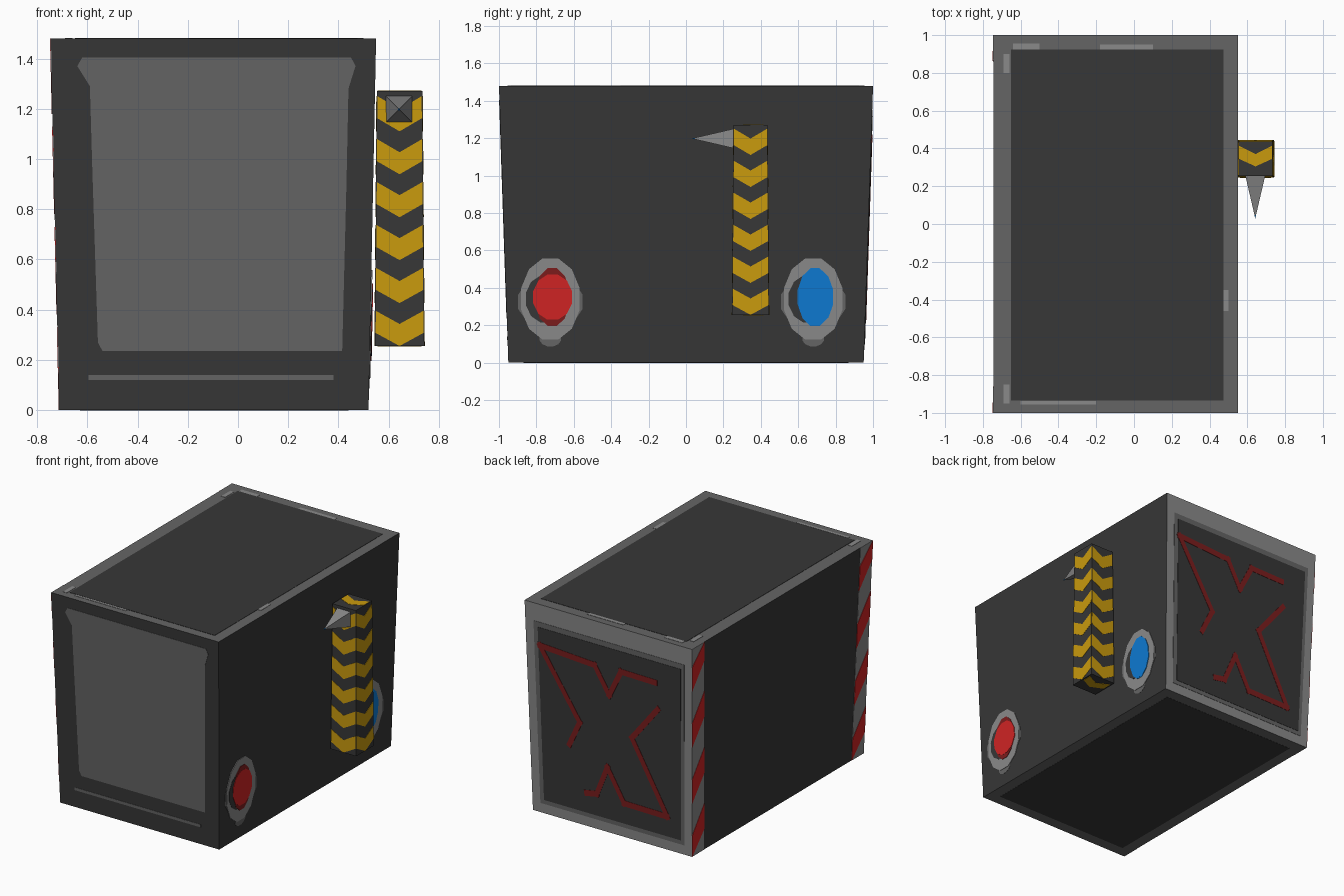
import bpy, bmesh, math
from mathutils import Vector

if "Cube" in bpy.data.objects:
    bpy.data.objects.remove(bpy.data.objects["Cube"])

H = 1.48  # body height


def material(name, hexcode):
    rgb = [int(hexcode[i:i + 2], 16) / 255 for i in (0, 2, 4)]
    m = bpy.data.materials.new(name)
    m.diffuse_color = [c / 12.92 if c < 0.04045 else ((c + 0.055) / 1.055) ** 2.4 for c in rgb] + [1]
    m.use_nodes = True
    m.node_tree.nodes["Principled BSDF"].inputs["Base Color"].default_value = m.diffuse_color
    return m


DARK = material("dark_grey", "373737")
MID = material("mid_grey", "656565")
LIGHT = material("light_grey", "8a8a8a")
RED = material("red", "d02424")
DEEP = material("deep_red", "7c1d1d")
BLUE = material("blue", "0e7ad2")
YELLOW = material("yellow", "c99a0d")


def finish(bm, name, *mats):
    bmesh.ops.recalc_face_normals(bm, faces=bm.faces)
    me = bpy.data.meshes.new(name)
    bm.to_mesh(me)
    bm.free()
    for m in mats:
        me.materials.append(m)
    ob = bpy.data.objects.new(name, me)
    bpy.context.collection.objects.link(ob)
    return ob


def tapered_box(name, low, high, z0, z1, mats, rule):
    """low / high are (x0, x1, y0, y1) rectangles at z0 / z1."""
    bm = bmesh.new()
    bmesh.ops.create_cube(bm, size=2)
    for v in bm.verts:
        r = high if v.co.z > 0 else low
        v.co = (r[v.co.x > 0], r[2 + (v.co.y > 0)], z1 if v.co.z > 0 else z0)
    bm.normal_update()
    for f in bm.faces:
        f.material_index = rule(f.normal)
    return finish(bm, name, *mats)


def plates(name, polygons, normal, mat, level=1):
    """Thin painted plates lying on a surface; higher levels sit on lower ones."""
    bm = bmesh.new()
    for pts in polygons:
        face = bm.faces.new([bm.verts.new(p) for p in pts])
        ext = bmesh.ops.extrude_face_region(bm, geom=[face], use_keep_orig=True)["geom"]
        for v in ext:
            if isinstance(v, bmesh.types.BMVert):
                v.co += Vector(normal) * 0.002 * level
    return finish(bm, name, mat)


# Points on the sloping body sides
def x_right(z): return 0.52 + 0.03 * z / H
def x_left(z): return -0.71 - 0.035 * z / H
def y_half(z): return 0.95 + 0.05 * z / H
def front(x, z): return (x, -y_half(z), z)
def right(y, z): return (x_right(z), y, z)


def back(u, v):
    z = H * (1 - v)
    return (x_right(z) + u * (x_left(z) - x_right(z)), y_half(z), z)


def rect(x0, x1, y0, y1):
    return [(x0, y0), (x1, y0), (x1, y1), (x0, y1)]


# Body: light back, mid grey top and bottom, dark sides
tapered_box("container_body", (-0.71, 0.52, -0.95, 0.95), (-0.745, 0.55, -1, 1), 0, H,
            [DARK, MID, LIGHT], lambda n: 1 if abs(n.z) > 0.7 else 2 if n.y > 0.7 else 0)

# Top and bottom inset panels
plates("top_panel", [[(x, y, H) for x, y in rect(-0.65, 0.475, -0.935, 0.925)]], (0, 0, 1), DARK)
plates("bottom_panel", [[(x, y, 0.003) for x, y in rect(-0.63, 0.44, -0.87, 0.87)]], (0, 0, -1), DARK, 2)
scuffs = [(-0.64, -0.5, 0.925, 0.955), (-0.18, 0.1, 0.925, 0.95), (-0.69, -0.66, 0.8, 0.9),
          (0.475, 0.5, -0.46, -0.35), (-0.6, -0.2, -0.955, -0.937), (-0.69, -0.66, -0.95, -0.85)]
plates("top_scuffs", [[(x, y, H) for x, y in rect(*s)] for s in scuffs], (0, 0, 1), LIGHT)

# Front panel with flared top corners, and the slot below it
outline = [(-0.62, 1.405), (0.45, 1.405), (0.468, 1.37), (0.44, 1.28), (0.432, 0.9), (0.415, 0.235),
           (-0.54, 0.235), (-0.558, 0.27), (-0.58, 0.95), (-0.59, 1.29), (-0.64, 1.37)]
plates("front_panel", [[front(*p) for p in outline]], (0, -1, 0), MID)
plates("front_slot", [[front(*p) for p in rect(-0.595, 0.38, 0.12, 0.14)]], (0, -1, 0), MID)

# Back panel: rim, dark centre and painted crossing strokes
plates("back_rim", [[back(*p) for p in rect(0.05, 0.955, 0.085, 0.955)]], (0, 1, 0), MID)
plates("back_panel", [[back(*p) for p in rect(0.075, 0.935, 0.11, 0.935)]], (0, 1, 0), DARK, 2)


def stroke(path, w=0.014):
    quads = []
    for a, b in zip(path, path[1:]):
        a, b = Vector(a), Vector(b)
        d = (b - a).normalized() * w
        n = Vector((-d.y, d.x))
        quads.append([back(*p) for p in (a - d + n, b + d + n, b + d - n, a - d - n)])
    return quads


paths = [[(0.78, 0.21), (0.575, 0.207), (0.5, 0.337), (0.415, 0.212), (0.085, 0.195), (0.315, 0.51), (0.247, 0.63)],
         [(0.795, 0.337), (0.635, 0.51), (0.85, 0.84), (0.58, 0.837), (0.48, 0.687), (0.41, 0.83), (0.345, 0.84)]]
plates("back_crossing_strokes", [q for p in paths for q in stroke(p)], (0, 1, 0), DEEP, 3)

# Left side: striped warning bands along both vertical edges
for label, sgn in (("back", 1), ("front", -1)):
    def band(s, z):
        z = min(max(z, 0), H)
        # s runs from the back side of the band (0) to its front side (1)
        inset = 0.135 * (s if sgn > 0 else 1 - s)
        return (x_left(z), sgn * (y_half(z) - inset), z)
    plates(f"left_band_{label}", [[band(*p) for p in rect(0, 1, 0, H)]], (-1, 0, 0), LIGHT)
    stripes = []
    for k in range(4):
        z = -0.02 + 0.4 * k
        top = min(z + 0.17, H)
        stripes.append([band(0, z), band(1, z + 0.17), band(1, min(z + 0.35, H)), band(0, top)])
    plates(f"left_stripes_{label}", stripes, (-1, 0, 0), RED, 2)


# Right side: round lamps built from stacked ellipses
def ellipse(cy, cz, ry, rz, n=12):
    return [right(cy + ry * math.cos(math.tau * (i + .5) / n),
                  cz + rz * math.sin(math.tau * (i + .5) / n)) for i in range(n)]


for label, cy, lens, rim, ry, rz in (("red", -0.725, RED, DEEP, 0.108, 0.125),
                                     ("blue", 0.68, BLUE, BLUE, 0.098, 0.155)):
    parts = [("drip", 0, 0.13, 0.06, 0.045, MID), ("backing", 0, 0.325, 0.178, 0.15, MID),
             ("ring", 0, 0.34, 0.162, 0.225, LIGHT), ("shadow_gap", -0.025, 0.34, 0.11, 0.13, DARK),
             ("rim", 0.01, 0.35, 0.095, 0.16, rim), ("lens", 0.012, 0.35, ry, rz, lens)]
    for lvl, (part, dy, cz, a, b, mat) in enumerate(parts):
        plates(f"{label}_lamp_{part}", [ellipse(cy + dy, cz, a, b)], (1, 0, 0), mat, (lvl + 1) * 0.7)

# Post with chevrons on every side
PX, PY, Z0, Z1 = 0.6435, 0.345, 0.255, 1.27
def half(z): return 0.0985 - 0.008 * (z - Z0) / (Z1 - Z0)


def square(h): return (PX - h, PX + h, PY - h, PY + h)


tapered_box("hazard_post", square(half(Z0)), square(half(Z1)), Z0, Z1, [DARK], lambda n: 0)
for k, label in enumerate(("right", "back", "left", "front")):
    c, s = round(math.cos(k * math.pi / 2)), round(math.sin(k * math.pi / 2))

    def side(t, z):
        h = half(z)
        return (PX + h * (c - s * t), PY + h * (s + c * t), z)
    chevrons = []
    for i in range(6):
        z = 1.25 - 0.171 * i
        for e in (-0.97, 0.97):
            chevrons.append([side(e, z), side(0, z - 0.052), side(0, z - 0.14), side(e, z - 0.088)])
    plates(f"post_chevrons_{label}", chevrons, (c, s, 0), YELLOW)
for label, z, n in (("top", Z1, 1), ("bottom", Z0, -1)):
    cap = [[(PX + e, 0.415, z), (PX, 0.37, z), (PX, 0.305, z), (PX + e, 0.345, z)] for e in (-0.088, 0.088)]
    plates(f"post_chevron_{label}", cap, (0, 0, n), YELLOW)


# Four-sided spike with a small blue tip
def spike(name, r0, r1, y0, y1, mat):
    bm = bmesh.new()
    rings = []
    for r, y in ((r0, y0), (r1, y1)):
        rings.append([bm.verts.new((0.642 + x * r, y, 1.198 + z * r)) for x, z in rect(-1, 1, -1, 1)])
    for i in range(4):
        j = (i + 1) % 4
        bm.faces.new((rings[0][i], rings[0][j], rings[1][j], rings[1][i]))
    for ring in rings:
        bm.faces.new(ring)
    return finish(bm, name, mat)


spike("post_spike", 0.052, 0.004, 0.254, 0.047, LIGHT)
spike("spike_tip", 0.004, 0.0005, 0.047, 0.03, BLUE)
